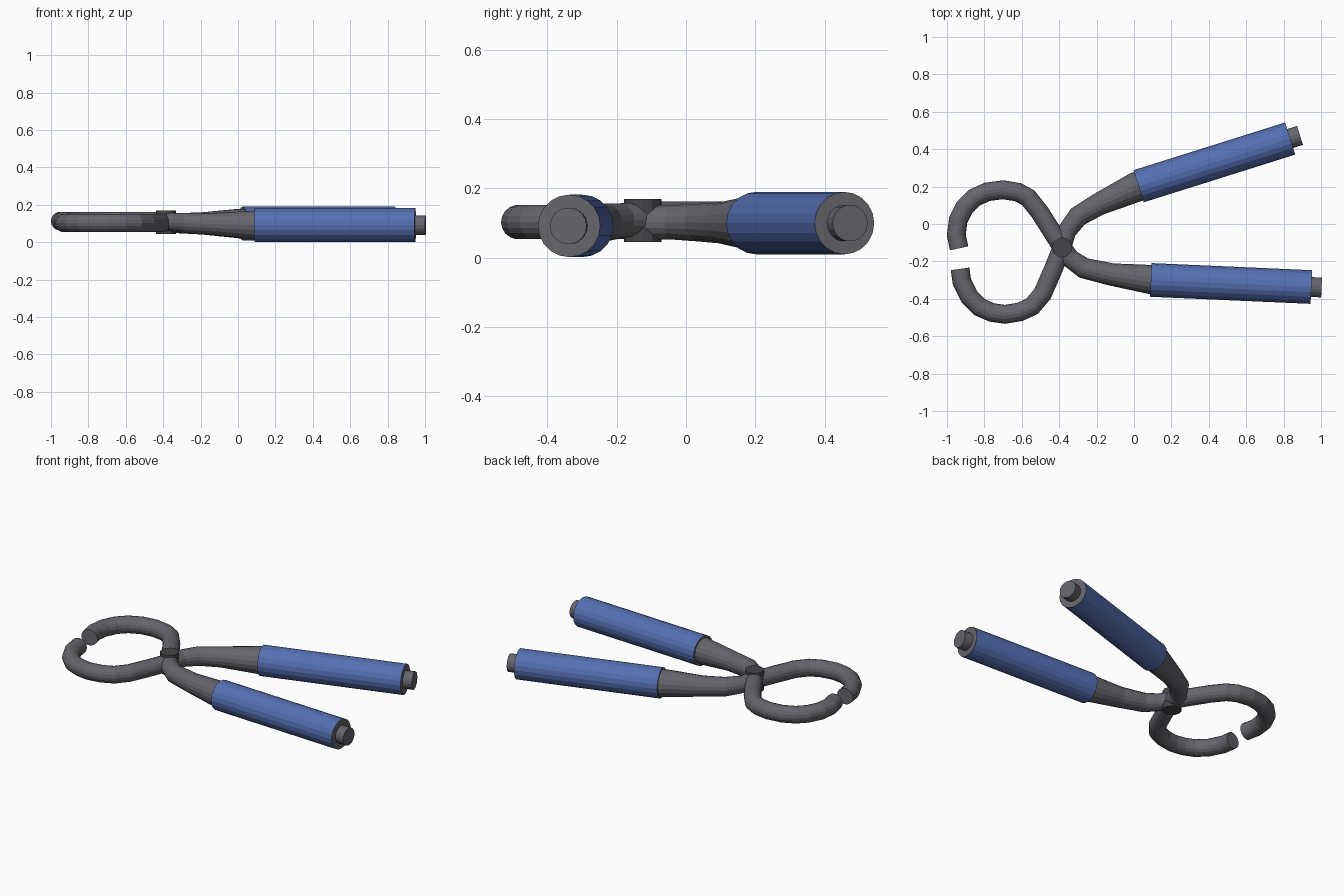
import bpy, bmesh
from math import cos, sin, tau
from mathutils import Vector

if "Cube" in bpy.data.objects:
    bpy.data.objects.remove(bpy.data.objects["Cube"])


def material(name, rgb):
    m = bpy.data.materials.new(name)
    m.diffuse_color = (*rgb, 1)
    m.use_nodes = True
    m.node_tree.nodes["Principled BSDF"].inputs["Base Color"].default_value = m.diffuse_color
    return m


STEEL = material("dark_steel", (0.13, 0.13, 0.15))
RIVET = material("rivet_steel", (0.06, 0.06, 0.065))
BLUE = material("blue_grip", (0.09, 0.16, 0.45))


def tube(name, path, mats, sides=18, end_mat=0):
    """Sweep a round section along (x, y, z, radius) points with mitred joints."""
    pts = [Vector(p[:3]) for p in path]
    dirs = [(b - a).normalized() for a, b in zip(pts, pts[1:])]
    bm = bmesh.new()
    rings = []
    for i, p in enumerate(pts):
        d0, d1 = dirs[max(i - 1, 0)], dirs[min(i, len(dirs) - 1)]
        t = (d0 + d1).normalized()
        side = Vector((0, 0, 1)).cross(t).normalized()
        up = t.cross(side)
        r, miter = path[i][3], 1 / max(t.dot(d1), 0.7)
        rings.append([bm.verts.new(p + side * (cos(k * tau / sides) * r * miter)
                                   + up * (sin(k * tau / sides) * r))
                      for k in range(sides)])
    for a, b in zip(rings, rings[1:]):
        for k in range(sides):
            n = (k + 1) % sides
            bm.faces.new((a[k], a[n], b[n], b[k]))
    for ring in (rings[0][::-1], rings[-1]):
        bm.faces.new(ring).material_index = end_mat
    bmesh.ops.recalc_face_normals(bm, faces=bm.faces)
    me = bpy.data.meshes.new(name)
    bm.to_mesh(me)
    bm.free()
    for m in mats:
        me.materials.append(m)
    ob = bpy.data.objects.new(name, me)
    bpy.context.collection.objects.link(ob)
    return ob


def plier_half(label, jaw, shank, grip, z_jaw, z_grip):
    """Curved jaw, tapering shank and sleeved handle of one crossing half."""
    (x0, y0), (x1, y1) = grip
    a, b = Vector((x0, y0, z_grip)), Vector((x1, y1, z_grip))
    d = (b - a).normalized()
    path = [(x, y, z_jaw, 0.05) for x, y in jaw]
    n = len(shank)
    path += [(x, y, z_jaw + (z_grip - z_jaw) * (i + 1) / n, r)
             for i, (x, y, r) in enumerate(shank)]
    path += [(*(a + d * 0.06), 0.08), (*(b - d * 0.08), 0.053), (*(b + d * 0.055), 0.053)]
    tube(label + "_jaw_and_arm", path, [STEEL])
    tube(label + "_grip", [(*a, 0.09), (*b, 0.09)], [BLUE, STEEL], 20, 1)


# half running from the back jaw to the front handle
plier_half("front_handle",
           [(-0.935, -0.13), (-0.95, -0.06), (-0.94, 0.02), (-0.905, 0.09),
            (-0.855, 0.14), (-0.785, 0.172), (-0.70, 0.183), (-0.62, 0.17),
            (-0.565, 0.14), (-0.505, 0.065), (-0.385, -0.125)],
           [(-0.34, -0.185, 0.05), (-0.27, -0.235, 0.055), (-0.12, -0.27, 0.06),
            (0.09, -0.297, 0.078)],
           [(0.09, -0.299), (0.948, -0.337)], 0.113, 0.092)

# half running from the front jaw to the back handle
plier_half("back_handle",
           [(-0.93, -0.24), (-0.92, -0.31), (-0.88, -0.39), (-0.825, -0.445),
            (-0.76, -0.473), (-0.69, -0.483), (-0.61, -0.47), (-0.545, -0.44),
            (-0.49, -0.375), (-0.435, -0.25), (-0.385, -0.125)],
           [(-0.36, -0.04, 0.05), (-0.30, 0.04, 0.055), (-0.19, 0.105, 0.06),
            (0.01, 0.197, 0.08)],
           [(0.025, 0.202), (0.835, 0.457)], 0.103, 0.1)

# pivot rivet through the crossing
bpy.ops.mesh.primitive_cylinder_add(vertices=12, radius=0.054, depth=0.124,
                                    location=(-0.385, -0.125, 0.107))
bpy.context.object.name = "pivot_rivet"
bpy.context.object.data.materials.append(RIVET)
